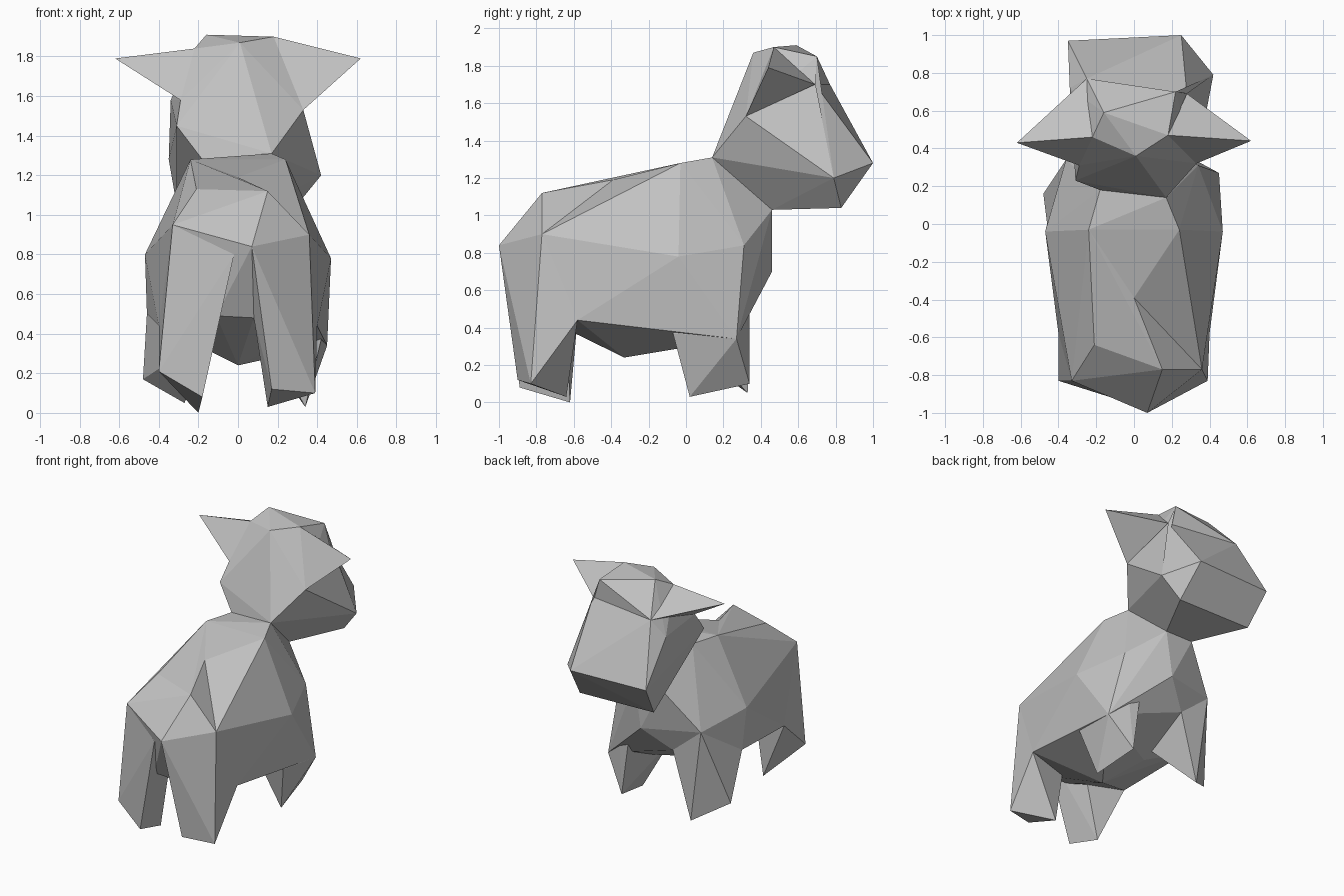
import bpy, bmesh
from mathutils import Vector

if "Cube" in bpy.data.objects:
    bpy.data.objects.remove(bpy.data.objects["Cube"])

# One plain grey for the whole animal
grey = bpy.data.materials.new("stone grey")
grey.diffuse_color = (0.54, 0.54, 0.54, 1)
grey.use_nodes = True
grey.node_tree.nodes["Principled BSDF"].inputs["Base Color"].default_value = grey.diffuse_color


def dent(bm, a, b, target):
    """Split the edge a-b and pull its middle to the target, making a crease."""
    ends = [min(bm.verts, key=lambda v: (v.co - Vector(p)).length) for p in (a, b)]
    edge = bm.edges.get(ends)
    if edge is None:
        return
    _, mid = bmesh.utils.edge_split(edge, ends[0], 0.5)
    mid.co = target
    for face in list(mid.link_faces):
        for v in face.verts:
            if v is not mid and v not in ends:
                bmesh.utils.face_split(face, mid, v)
                break


def faceted(name, points, dents=()):
    """Flat-faced solid wrapped around a few corner points."""
    bm = bmesh.new()
    verts = [bm.verts.new(p) for p in points]
    bmesh.ops.convex_hull(bm, input=verts)
    loose = [v for v in bm.verts if not v.link_faces]
    bmesh.ops.delete(bm, geom=loose, context='VERTS')
    for d in dents:
        dent(bm, *d)
    bmesh.ops.recalc_face_normals(bm, faces=bm.faces)
    mesh = bpy.data.meshes.new(name)
    bm.to_mesh(mesh)
    bm.free()
    mesh.materials.append(grey)
    obj = bpy.data.objects.new(name, mesh)
    bpy.context.collection.objects.link(obj)
    return obj


# Shared corners
tail = (0.07, -1.0, 0.84)
rump_r, rump_l = (0.36, -0.77, 0.90), (-0.33, -0.83, 0.95)
flank_r, flank_l = (0.40, -0.58, 0.44), (-0.40, -0.58, 0.44)
crotch_r, crotch_l = (0.08, -0.82, 0.48), (-0.11, -0.82, 0.49)
nape_r, nape_l = (0.17, 0.14, 1.31), (-0.18, 0.18, 1.28)
throat_r, throat_l = (0.10, 0.46, 1.03), (-0.12, 0.46, 1.03)
shoulder_r, shoulder_l = (0.34, 0.31, 0.84), (-0.36, 0.34, 0.73)
side_r, side_l = (0.47, -0.04, 0.78), (-0.47, -0.04, 0.80)
elbow_r, elbow_l = (0.45, 0.27, 0.34), (-0.46, 0.0, 0.50)
armpit_r, armpit_l = (0.23, 0.34, 0.54), (-0.13, 0.34, 0.54)
rump_top, withers = (0.15, -0.77, 1.12), (0.24, -0.03, 1.28)

# Torso: back, rump, flanks, chest and belly, with a dip in the right of the back
faceted("torso", [
    tail, rump_r, rump_l, flank_r, flank_l, nape_r, nape_l, throat_r, throat_l,
    shoulder_r, shoulder_l, side_r, side_l, elbow_r, elbow_l, armpit_r, armpit_l,
    rump_top, (-0.21, -0.64, 1.13), withers, (-0.24, -0.03, 1.28),
    (0.05, 0.46, 0.70), crotch_r, crotch_l, (0, -0.33, 0.24),
    (0.13, -0.05, 0.34), (-0.13, -0.05, 0.34),
], [(rump_top, withers, (0, -0.39, 1.19))])

# Hind legs
faceted("hind_leg_right", [
    tail, rump_r, flank_r, crotch_r, (0.08, -0.64, 0.48),
    (0.17, -0.90, 0.12), (0.39, -0.83, 0.10), (0.15, -0.64, 0.03)])
faceted("hind_leg_left", [
    rump_l, flank_l, crotch_l, (-0.02, -0.95, 0.80), (-0.11, -0.64, 0.49),
    (-0.18, -0.89, 0.08), (-0.40, -0.83, 0.21), (-0.20, -0.62, 0.0)])

# Front legs, each ending in a narrow foot edge
faceted("front_leg_right", [
    shoulder_r, elbow_r, armpit_r, (0.42, -0.07, 0.37), (0.13, 0.0, 0.40),
    (0.34, 0.02, 0.03), (0.29, 0.34, 0.10)])
faceted("front_leg_left", [
    shoulder_l, elbow_l, armpit_l, (-0.13, 0.0, 0.40),
    (-0.48, 0.16, 0.17), (-0.27, 0.33, 0.05)])

# Head: skull, cheeks and blunt muzzle, creased at the brow
brow_r, brow_l = (0.28, 0.69, 1.70), (-0.25, 0.77, 1.70)
temple_r, temple_l = (0.33, 0.32, 1.53), (-0.29, 0.31, 1.58)
crown_r, crown_l = (0.18, 0.47, 1.90), (-0.22, 0.46, 1.84)
forehead, nose_r = (0.22, 0.70, 1.85), (0.25, 1.0, 1.28)
faceted("head", [
    nape_r, nape_l, throat_r, throat_l, brow_l,
    temple_r, temple_l, crown_r, crown_l,
    (-0.31, 0.23, 1.45), (0.01, 0.36, 1.87), (-0.16, 0.59, 1.91),
    forehead, (-0.34, 0.72, 1.58),
    nose_r, (-0.35, 0.97, 1.28), (0.42, 0.79, 1.20),
    (0.29, 0.83, 1.04), (-0.31, 0.82, 1.05),
], [(forehead, nose_r, brow_r)])

# Pointed ears
faceted("ear_right", [crown_r, temple_r, brow_r, (0.62, 0.44, 1.79)])
faceted("ear_left", [crown_l, temple_l, brow_l, (-0.62, 0.43, 1.79)])
